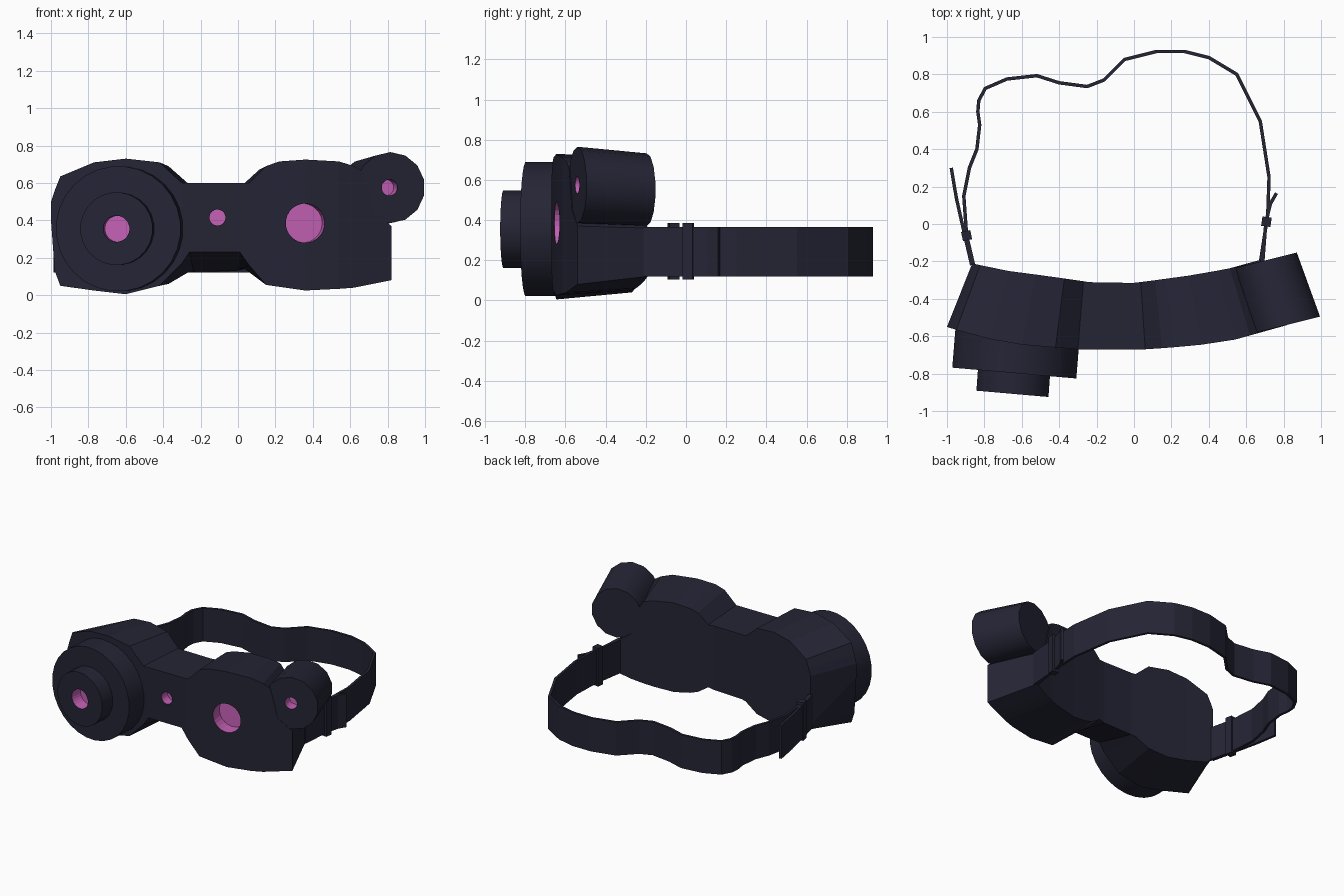
import bpy, bmesh, math
from mathutils import Vector

if "Cube" in bpy.data.objects:
    bpy.data.objects.remove(bpy.data.objects["Cube"])


def material(name, col):
    m = bpy.data.materials.new(name)
    m.diffuse_color = (*col, 1)
    m.use_nodes = True
    m.node_tree.nodes["Principled BSDF"].inputs["Base Color"].default_value = m.diffuse_color
    return m


NAVY = material("dark_navy", (0.018, 0.018, 0.036))
PINK = material("lens_pink", (0.56, 0.12, 0.47))


def finish(name, bm, smooth=None):
    bmesh.ops.recalc_face_normals(bm, faces=bm.faces)
    me = bpy.data.meshes.new(name)
    bm.to_mesh(me)
    bm.free()
    me.materials.append(NAVY)
    me.materials.append(PINK)
    ob = bpy.data.objects.new(name, me)
    bpy.context.collection.objects.link(ob)
    if smooth:
        bpy.ops.object.select_all(action='DESELECT')
        ob.select_set(True)
        bpy.context.view_layer.objects.active = ob
        bpy.ops.object.shade_smooth_by_angle(angle=math.radians(smooth))
    return ob


def drum(name, front, back, yaw, r1, r2, n, smooth=35, mat=0):
    """Closed drum between two parallel discs; yaw turns the discs about z."""
    bm = bmesh.new()
    u = Vector((math.cos(yaw), math.sin(yaw), 0))
    rings = []
    for c, r in ((front, r1), (back, r2)):
        rings.append([bm.verts.new(Vector(c) + u * (r * math.cos(t)) + Vector((0, 0, r * math.sin(t))))
                      for t in (2 * math.pi * (i + 0.5) / n for i in range(n))])
    for i in range(n):
        j = (i + 1) % n
        bm.faces.new((rings[0][i], rings[0][j], rings[1][j], rings[1][i]))
    bm.faces.new(rings[0])
    bm.faces.new(rings[1])
    for f in bm.faces:
        f.material_index = mat
    return finish(name, bm, smooth)


def recess(ob, centre, yaw, r, depth):
    """Cut a pink-lined round hole into the front of a part."""
    n = Vector((math.sin(yaw), -math.cos(yaw), 0))
    c = Vector(centre)
    cut = drum("hole_cutter", c + n * 0.06, c - n * depth, yaw, r, r, 24, None, 1)
    cut.hide_render = True
    cut.hide_viewport = False
    cut.display_type = 'WIRE'
    mod = ob.modifiers.new("recess", 'BOOLEAN')
    mod.operation = 'DIFFERENCE'
    mod.solver = 'EXACT'
    mod.object = cut
    bpy.ops.object.select_all(action='DESELECT')
    ob.select_set(True)
    bpy.context.view_layer.objects.active = ob
    bpy.ops.object.modifier_apply(modifier=mod.name)
    bpy.data.objects.remove(cut, do_unlink=True)


def lerp(pts, x):
    for (x0, y0), (x1, y1) in zip(pts, pts[1:]):
        if x <= x1:
            break
    return y0 + (y1 - y0) * (x - x0) / (x1 - x0)


# Goggle body: slices across x, curved in plan, narrower at the back
FRONT = [(-1, -.55), (-.83, -.605), (-.6, -.645), (-.3, -.67), (.07, -.67),
         (.33, -.65), (.54, -.618), (.82, -.54)]
BACK = [(-.87, -.21), (-.68, -.25), (-.45, -.28), (-.21, -.315), (0, -.315),
        (.08, -.305), (.3, -.275), (.5, -.24), (.7, -.185)]
# x, front bottom, front top, back bottom, back top
SLICES = [(-1, .4, .5, .14, .5), (-.98, .13, .56, .12, .55), (-.95, .05, .635, .09, .61),
          (-.77, .025, .71, .06, .69), (-.6, .005, .73, .04, .71), (-.42, .05, .71, .06, .69),
          (-.3, .17, .6, .12, .6), (-.26, .23, .6, .125, .6), (.01, .23, .6, .13, .6),
          (.06, .16, .6, .14, .6), (.15, .055, .69, .09, .67), (.22, .045, .715, .07, .69),
          (.36, .025, .725, .05, .705), (.54, .034, .715, .06, .69), (.62, .04, .69, .07, .67),
          (.67, .05, .66, .08, .6), (.72, .06, .45, .09, .42), (.82, .08, .37, .12, .36)]
bm = bmesh.new()
loops = []
for x, zb, zt, kb, kt in SLICES:
    xb = -.1 + (x + .1) * .85
    yf, yb = lerp(FRONT, x), lerp(BACK, xb)
    loops.append([bm.verts.new(p) for p in ((x, yf, zb), (x, yf, zt), (xb, yb, kt), (xb, yb, kb))])
for a, b in zip(loops, loops[1:]):
    for i in range(4):
        j = (i + 1) % 4
        bm.faces.new((a[i], a[j], b[j], b[i]))
bm.faces.new(loops[0])
bm.faces.new(loops[-1])
body = finish("goggle_body", bm)
recess(body, (.36, -.647, .385), math.radians(8), .105, .1)
recess(body, (-.11, -.67, .415), 0, .043, .07)

# Large stepped lens
YAW = math.radians(-5)
drum("lens_housing", (-.64, -.797, .355), (-.62, -.55, .355), YAW, .335, .335, 28)
ring = drum("lens_tube", (-.65, -.908, .355), (-.64, -.77, .355), YAW, .195, .195, 24)
recess(ring, (-.65, -.908, .355), YAW, .07, .09)

# Small side barrel
YAW2 = math.radians(14)
barrel = drum("side_barrel", (.815, -.54, .575), (.70, -.195, .552), YAW2, .19, .18, 14)
recess(barrel, (.81, -.541, .575), YAW2, .043, .08)


# Straps: upright ribbons following a plan path
def ribbon(name, path, z0=.12, z1=.365, thick=.018):
    bm = bmesh.new()
    cols = [(bm.verts.new((x, y, z0)), bm.verts.new((x, y, z1))) for x, y in path]
    for a, b in zip(cols, cols[1:]):
        bm.faces.new((a[0], b[0], b[1], a[1]))
    ob = finish(name, bm)
    mod = ob.modifiers.new("thickness", 'SOLIDIFY')
    mod.thickness = thick
    mod.offset = 0
    mod.use_even_offset = True


ribbon("head_strap", [(-.855, -.23), (-.895, -.06), (-.91, .15), (-.88, .3), (-.84, .4), (-.825, .53),
                      (-.835, .6), (-.83, .66), (-.795, .725), (-.68, .775), (-.52, .793), (-.4, .755),
                      (-.25, .735), (-.16, .77), (-.05, .88), (.12, .922), (.27, .922), (.4, .89),
                      (.55, .8), (.675, .55), (.722, .25), (.715, .05), (.675, -.21)])
ribbon("left_strap_tail", [(-.868, -.22), (-.905, -.06), (-.95, .14), (-.977, .3)])
ribbon("right_strap_tail", [(.688, -.21), (.705, .01), (.73, .11), (.762, .165)])

# Strap buckles
for name, x, y, yaw in (("left_buckle", -.895, -.062, 12), ("right_buckle", .708, .012, -8)):
    bpy.ops.mesh.primitive_cube_add(size=1, location=(x, y, .245), rotation=(0, 0, math.radians(yaw)))
    ob = bpy.context.object
    ob.name = name
    ob.scale = (.05, .05, .28)
    ob.data.materials.append(NAVY)
